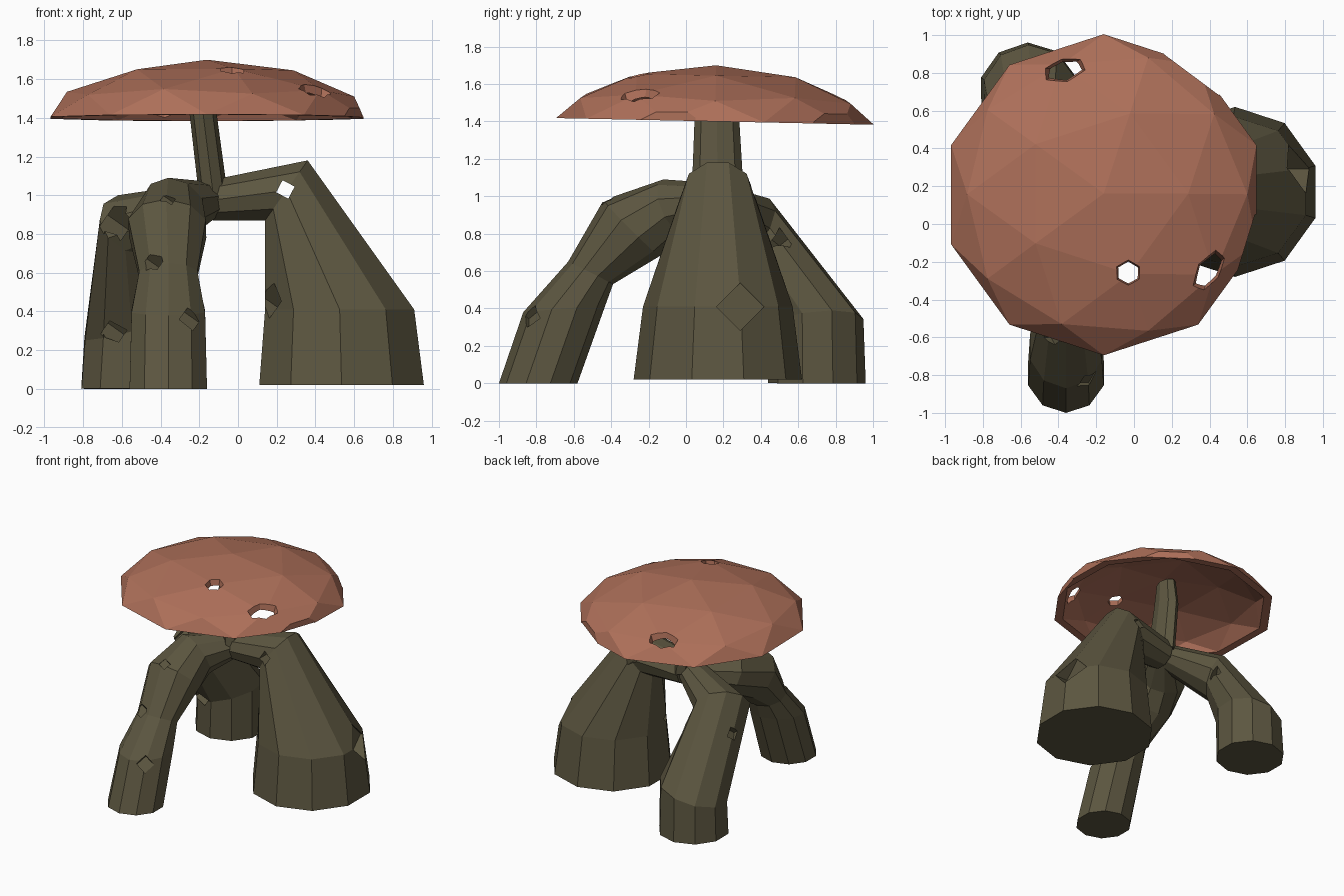
import bpy, bmesh, math
from mathutils import Vector, Matrix, Euler

if "Cube" in bpy.data.objects:
    bpy.data.objects.remove(bpy.data.objects["Cube"])


def material(name, rgb):
    m = bpy.data.materials.new(name)
    m.diffuse_color = (*rgb, 1)
    m.use_nodes = True
    m.node_tree.nodes["Principled BSDF"].inputs["Base Color"].default_value = m.diffuse_color
    return m


BARK = material("olive_bark", (0.107, 0.093, 0.051))
CAP = material("terracotta", (0.42, 0.16, 0.10))


def to_object(name, bm, mat=None):
    bmesh.ops.recalc_face_normals(bm, faces=bm.faces[:])
    me = bpy.data.meshes.new(name)
    bm.to_mesh(me)
    bm.free()
    ob = bpy.data.objects.new(name, me)
    bpy.context.collection.objects.link(ob)
    if mat:
        me.materials.append(mat)
    return ob


def tube(name, rings, sides=10, flat_out=False):
    """Each ring: outer point, inner point, half width. flat_out turns it half a side."""
    bm = bmesh.new()
    mids = [(Vector(o) + Vector(i)) / 2 for o, i, w in rings]
    grow = 1 / math.cos(math.pi / sides)
    gv, gu, phase = (grow, 1, 0.5) if flat_out else (1, grow, 0)
    loops = []
    for k, (o, i, w) in enumerate(rings):
        v = (Vector(o) - Vector(i)) / 2
        t = mids[min(k + 1, len(mids) - 1)] - mids[max(k - 1, 0)]
        u = t.cross(v).normalized() * w * gu
        ang = [2 * math.pi * (s + phase) / sides for s in range(sides)]
        loops.append([bm.verts.new(mids[k] + v * gv * math.cos(a) + u * math.sin(a)) for a in ang])
    for a, b in zip(loops, loops[1:]):
        for s in range(sides):
            n = (s + 1) % sides
            bm.faces.new((a[s], a[n], b[n], b[s]))
    bm.faces.new(loops[0][::-1])
    bm.faces.new(loops[-1])
    return to_object(name, bm, BARK)


def box(loc, size, rot=(0.785, 0.615, 0)):
    """Cube cutter, standing on its corner unless turned otherwise."""
    bm = bmesh.new()
    m = Matrix.Translation(loc) @ Euler(rot).to_matrix().to_4x4()
    bmesh.ops.create_cube(bm, size=size, matrix=m)
    return to_object("cutter", bm)


def prism(loc, rx, ry, turn, depth, sides=6, tilt=0, taper=0.0):
    """Through cutter, optionally narrowing downwards."""
    bm = bmesh.new()
    m = (Matrix.Translation(loc) @ Matrix.Rotation(tilt, 4, 'X')
         @ Matrix.Rotation(turn, 4, 'Z') @ Matrix.Diagonal((rx, ry, 1, 1)))
    bmesh.ops.create_cone(bm, cap_ends=True, segments=sides, radius1=1 - taper,
                          radius2=1 + taper, depth=depth, matrix=m)
    return to_object("cutter", bm)


def carve(ob, cutters):
    for c in cutters:
        c.hide_render = True
        mod = ob.modifiers.new("cut", 'BOOLEAN')
        mod.operation, mod.solver, mod.object = 'DIFFERENCE', 'EXACT', c
    bpy.context.view_layer.update()
    dg = bpy.context.evaluated_depsgraph_get()
    me = bpy.data.meshes.new_from_object(ob.evaluated_get(dg))
    ob.modifiers.clear()
    ob.data = me
    for c in cutters:
        bpy.data.objects.remove(c)


# front leg, arching back to the hub
front_leg = tube("front_leg", [
    ((-.36, -1, 0), (-.36, -.58, 0), .20),
    ((-.36, -.87, .38), (-.36, -.43, .42), .19),
    ((-.36, -.63, .65), (-.36, -.39, .53), .15),
    ((-.37, -.44, .98), (-.36, -.14, .68), .20),
    ((-.36, -.12, 1.09), (-.30, 0, .78), .17),
    ((-.15, .16, 1.07), (-.15, .18, .88), .10)])
carve(front_leg, [box((-.44, -.60, .65), .075), box((-.24, -.84, .37), .09),
                  box((-.36, -.42, .98), .06)])

# broad right leg with its horizontal arm
right_leg = tube("right_leg", [
    ((.96, .17, .02), (.11, .17, .02), .45),
    ((.91, .17, .41), (.14, .17, .41), .40),
    ((.36, .17, 1.18), (.14, .17, .87), .19),
    ((-.13, .17, 1.08), (-.13, .17, .87), .13)], flat_out=True)
carve(right_leg, [box((.89, .29, .41), .18, (0.785, 0, 0)), box((.15, -.01, .46), .13),
                  prism((.245, .17, 1.03), .05, .05, 0.3, .8, 4, math.pi / 2)])

# back left leg
back_leg = tube("back_leg", [
    ((-.716, .908, 0), (-.404, .492, 0), .25),
    ((-.705, .895, .30), (-.40, .49, .34), .25),
    ((-.62, .37, 1.0), (-.48, .28, .70), .20),
    ((-.15, .16, 1.07), (-.15, .16, .88), .10)])
carve(back_leg, [box((-.63, .48, .31), .10), box((-.73, .44, .72), .07),
                 box((-.62, .20, .86), .13), box((-.41, .50, .76), .09)])

# stem
tube("stem", [
    ((-.05, .17, .98), (-.20, .17, .98), .13),
    ((-.11, .165, 1.42), (-.25, .165, 1.42), .11),
    ((-.125, .16, 1.62), (-.245, .16, 1.62), .08)], 8)

# cap: hollow flattened half icosphere
tilt = Matrix.Translation((-.16, .155, 1.40)) @ Matrix.Rotation(-.021, 4, 'X')


def dome(name, r, h, whole, mat=None):
    bm = bmesh.new()
    bmesh.ops.create_icosphere(bm, subdivisions=2, radius=1)
    if not whole:
        bmesh.ops.bisect_plane(bm, geom=bm.verts[:] + bm.edges[:] + bm.faces[:], dist=1e-4,
                               plane_co=(0, 0, 0), plane_no=(0, 0, 1), clear_inner=True)
        bmesh.ops.holes_fill(bm, edges=bm.edges[:], sides=0)
    for v in bm.verts:
        v.co.z = math.copysign(abs(v.co.z) ** 1.25, v.co.z)
    bmesh.ops.transform(bm, matrix=tilt @ Matrix.Diagonal((r, r, h, 1)), verts=bm.verts[:])
    return to_object(name, bm, mat)


cap = dome("mushroom_cap", .85, .30, False, CAP)
carve(cap, [dome("cutter", .785, .25, True),
            # worn holes
            prism((-.03, -.26, 1.60), .06, .058, 0, .24, taper=.4),
            prism((.40, -.25, 1.53), .12, .06, 1.0, .24, taper=.4),
            prism((-.37, .82, 1.51), .115, .06, .25, .24, taper=.4),
            # chipped rim corners
            box((.413, .934, 1.40), .36, (0, 0, -.64)),
            box((.753, -.161, 1.40), .34, (0, 0, -.3))])
